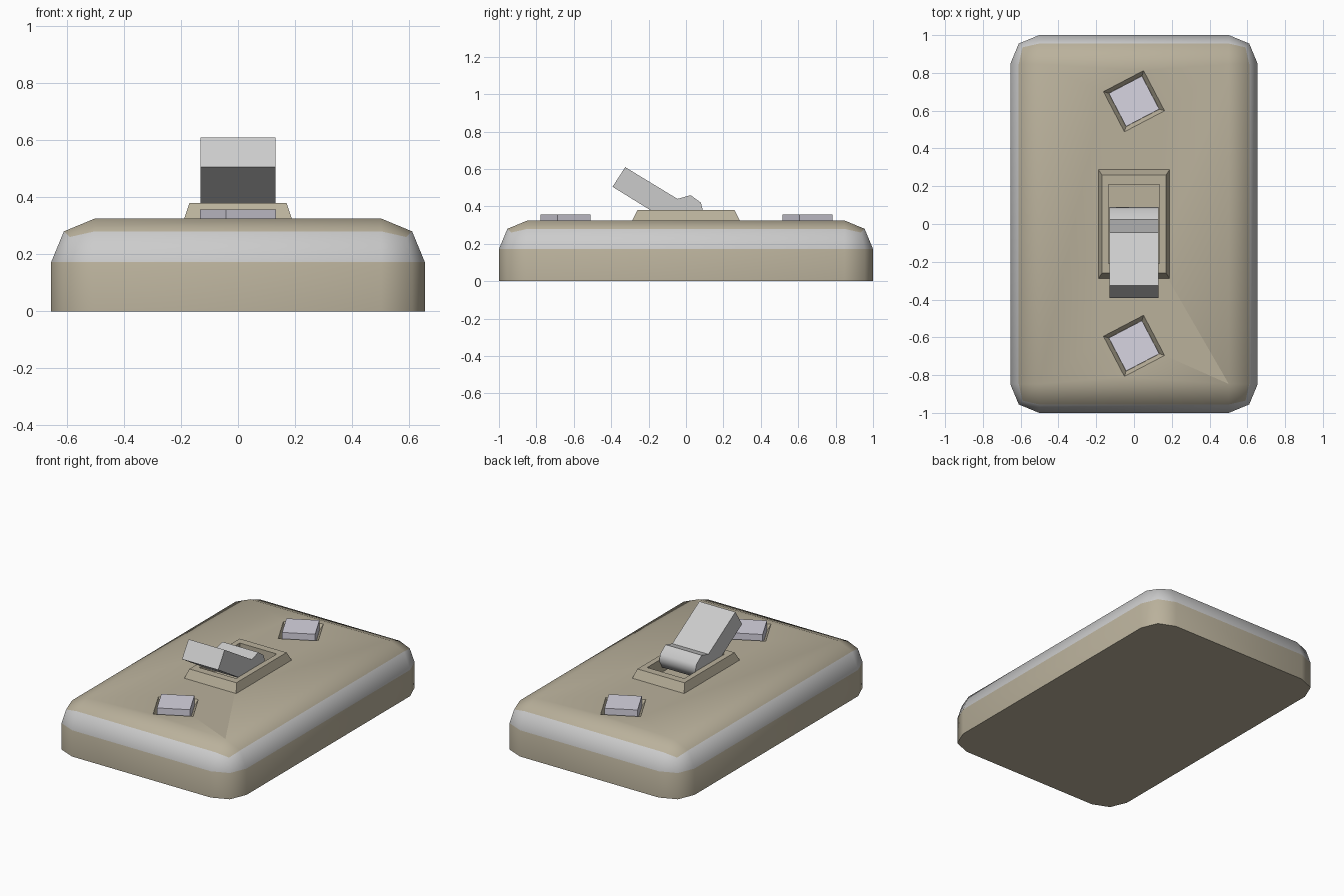
import bpy, bmesh, math

if "Cube" in bpy.data.objects:
    bpy.data.objects.remove(bpy.data.objects["Cube"])


def material(name, rgb):
    m = bpy.data.materials.new(name)
    m.diffuse_color = (*rgb, 1)
    m.use_nodes = True
    m.node_tree.nodes["Principled BSDF"].inputs["Base Color"].default_value = m.diffuse_color
    return m


BEIGE = material("beige", (0.49, 0.44, 0.33))
TRIM = material("light_trim", (0.75, 0.73, 0.72))
STEEL = material("pale_steel", (0.68, 0.66, 0.75))


def finish(bm, name, mats=(), angle=50):
    bmesh.ops.recalc_face_normals(bm, faces=bm.faces)
    me = bpy.data.meshes.new(name)
    bm.to_mesh(me)
    bm.free()
    ob = bpy.data.objects.new(name, me)
    bpy.context.collection.objects.link(ob)
    for m in mats:
        me.materials.append(m)
    smooth(ob, angle)
    return ob


def activate(ob):
    bpy.ops.object.select_all(action='DESELECT')
    ob.select_set(True)
    bpy.context.view_layer.objects.active = ob


def smooth(ob, angle):
    activate(ob)
    bpy.ops.object.shade_smooth_by_angle(angle=math.radians(angle))


def loft(rings, name, mats=(), angle=50):
    """Closed solid through matching rings of points."""
    bm = bmesh.new()
    vs = [[bm.verts.new(p) for p in r] for r in rings]
    n = len(rings[0])
    for a, b in zip(vs, vs[1:]):
        for i in range(n):
            bm.faces.new((a[i], a[(i + 1) % n], b[(i + 1) % n], b[i]))
    bm.faces.new(vs[0])
    bm.faces.new(vs[-1])
    return finish(bm, name, mats, angle)


def rect(x, y, z, cy=0, rot=0):
    c, s = math.cos(rot), math.sin(rot)
    return [(u * c - v * s, u * s + v * c + cy, z)
            for u, v in ((x, y), (-x, y), (-x, -y), (x, -y))]


def cut(ob, cutter):
    cutter.hide_render = True
    m = ob.modifiers.new("cut", 'BOOLEAN')
    m.operation, m.object, m.solver = 'DIFFERENCE', cutter, 'EXACT'
    activate(ob)
    bpy.ops.object.modifier_apply(modifier=m.name)


# wall plate: box with rounded sides and top, flat bottom
bm = bmesh.new()
bmesh.ops.create_cube(bm, size=1)
for v in bm.verts:
    v.co.x *= 1.31
    v.co.y *= 2
    v.co.z = (v.co.z + 0.5) * 0.325
edges = [e for e in bm.edges if max(v.co.z for v in e.verts) > 0.1]
bmesh.ops.bevel(bm, geom=edges, offset=0.153, segments=2, profile=0.5,
                affect='EDGES')
# light band around the lower half of the rounding
for f in bm.faces:
    zs = [v.co.z for v in f.verts]
    f.material_index = int(min(zs) > 0.15 and min(zs) < 0.2)
plate = finish(bm, "wall_plate", (BEIGE, TRIM))

# raised collar around the switch
collar = loft([rect(0.19, 0.29, 0.32), rect(0.17, 0.26, 0.38)],
              "switch_collar", (BEIGE,), 30)

# slot through collar into plate
slot = loft([rect(0.134, 0.21, 0.29), rect(0.134, 0.21, 0.5)], "slot_cutter")
cut(plate, slot)
cut(collar, slot)
bpy.data.objects.remove(slot)

# screws in shallow tilted recesses
ROT = math.radians(27.6)
for name, y in (("upper", 0.65), ("lower", -0.645)):
    recess = loft([rect(0.1, 0.1, 0.29, y, ROT), rect(0.12, 0.12, 0.325, y, ROT),
                   rect(0.12, 0.12, 0.4, y, ROT)], "recess_cutter")
    cut(plate, recess)
    bpy.data.objects.remove(recess)
    loft([rect(0.099, 0.099, 0.285, y, ROT), rect(0.099, 0.099, 0.357, y, ROT)],
         name + "_screw", (STEEL,), 30)
smooth(plate, 50)
smooth(collar, 30)

# toggle lever: side profile swept across its width
profile = [(0.09, 0.38), (0.08, 0.42), (0.025, 0.46), (-0.045, 0.44),
           (-0.325, 0.61), (-0.393, 0.505), (-0.19, 0.38), (-0.1, 0.325),
           (-0.02, 0.3), (0.06, 0.325)]
loft([[(x, y, z) for y, z in profile] for x in (-0.131, 0.131)],
     "toggle_lever", (TRIM,), 45)
